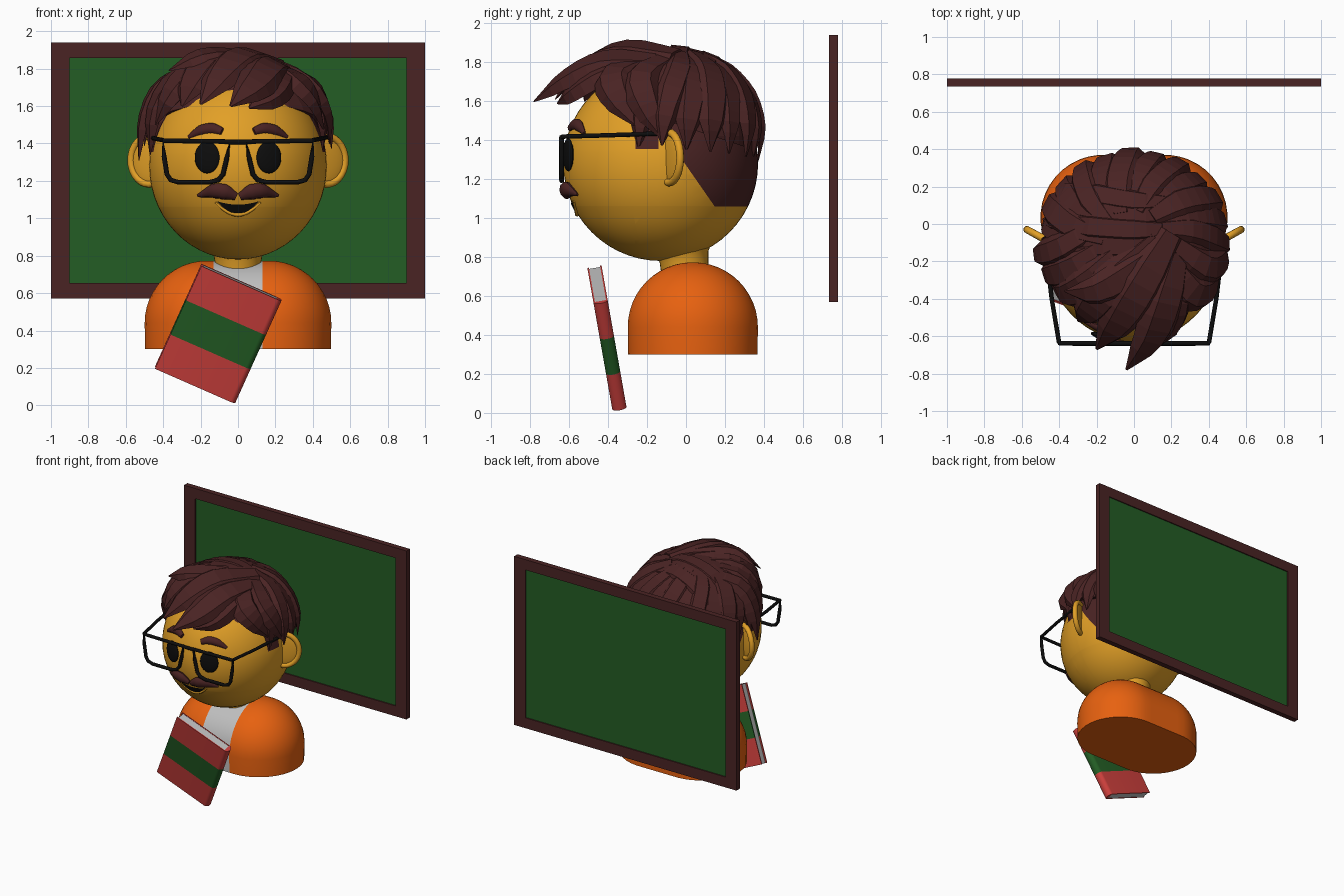
import bpy, bmesh, random
from math import sin, cos, pi, radians, sqrt
from mathutils import Vector as V, Matrix

random.seed(4)
if "Cube" in bpy.data.objects:
    bpy.data.objects.remove(bpy.data.objects["Cube"])


def material(name, r, g, b):
    m = bpy.data.materials.new(name)
    m.use_nodes = True
    m.diffuse_color = (r, g, b, 1)
    m.node_tree.nodes["Principled BSDF"].inputs["Base Color"].default_value = (r, g, b, 1)
    return m


SKIN = material("skin", .76, .35, .02)
BROWN = material("dark brown", .068, .017, .017)
ORANGE = material("orange", .8, .12, .005)
GREEN = material("dark green", .017, .11, .018)
RED = material("red", .6, .05, .045)
GREY = material("light grey", .52, .52, .52)
BLACK = material("black", .004, .004, .004)

HEAD, HEAD_R = V((0, -.13, 1.28)), V((.475, .5, .5))
SCALP, SCALP_R = V((0, -.075, 1.42)), V((.485, .445, .425))


def finish(name, bm, mats, angle=40):
    bmesh.ops.recalc_face_normals(bm, faces=bm.faces)
    me = bpy.data.meshes.new(name)
    bm.to_mesh(me)
    bm.free()
    for m in mats:
        me.materials.append(m)
    if angle:
        me.shade_smooth()
        me.set_sharp_from_angle(angle=radians(angle))
    ob = bpy.data.objects.new(name, me)
    bpy.context.collection.objects.link(ob)
    return ob


def ball(center, radii, seg=32):
    bm = bmesh.new()
    bmesh.ops.create_uvsphere(bm, u_segments=seg, v_segments=seg // 2, radius=1)
    bmesh.ops.transform(bm, matrix=Matrix.LocRotScale(center, None, radii), verts=bm.verts)
    return bm


def box(bm, center, size, mat=0):
    mtx = Matrix.LocRotScale(V(center), None, V(size))
    verts = bmesh.ops.create_cube(bm, size=1, matrix=mtx)["verts"]
    for f in {f for v in verts for f in v.link_faces}:
        f.material_index = mat


def cut(bm, point, normal, clear=False):
    geom = bm.verts[:] + bm.edges[:] + bm.faces[:]
    return bmesh.ops.bisect_plane(bm, geom=geom, plane_co=point, plane_no=normal,
                                  clear_outer=clear)


def loft(rings, cyclic=False):
    bm = bmesh.new()
    loops = [[bm.verts.new(p) for p in r] for r in rings]
    n = len(loops[0])
    for a, b in zip(loops, loops[1:] + loops[:1] if cyclic else loops[1:]):
        for i in range(n):
            j = (i + 1) % n
            bm.faces.new((a[i], a[j], b[j], b[i]))
    if not cyclic:
        bm.faces.new(loops[0])
        bm.faces.new(loops[-1])
    return bm


def spline(pts, steps):
    p = [2 * pts[0] - pts[1]] + pts + [2 * pts[-1] - pts[-2]]
    out = []
    for a, b, c, d in zip(p, p[1:], p[2:], p[3:]):
        for k in range(steps):
            t = k / steps
            out.append(b + (c - a) * t / 2 + (a - 2.5 * b + 2 * c - d / 2) * t * t
                       + (1.5 * (b - c) + (d - a) / 2) * t ** 3)
    return out + [pts[-1]]


def sweep(name, pts, sizes, section, mat, steps=1, cyclic=False, angle=40):
    """Carry a section along a path, with its upper side away from the head."""
    pts = [V(p) for p in pts]
    path = pts if steps == 1 else spline(pts, steps)
    n, rings = len(path), []
    for i, p in enumerate(path):
        nxt = path[(i + 1) % n] if cyclic else path[min(i + 1, n - 1)]
        prv = path[i - 1] if cyclic else path[max(i - 1, 0)]
        tan = (nxt - prv).normalized()
        side = tan.cross(p - HEAD).normalized()
        up = side.cross(tan)
        f = i / (n - 1) * (len(sizes) - 1)
        k = min(int(f), len(sizes) - 2) if len(sizes) > 1 else 0
        s = sizes[k] + (sizes[min(k + 1, len(sizes) - 1)] - sizes[k]) * (f - k)
        rings.append([p + (side * u + up * v) * s for u, v in section])
    return finish(name, loft(rings, cyclic), [mat], angle)


ROUND = [(cos(i * pi / 5), sin(i * pi / 5)) for i in range(10)]


def on_face(x, z, lift=0.0):
    d = 1 - (x / HEAD_R.x) ** 2 - ((z - HEAD.z) / HEAD_R.z) ** 2
    return V((x, HEAD.y - HEAD_R.y * sqrt(max(d, 0)) - lift, z))


def on_scalp(x, y, z, lift=0.0):
    d = V((x, y, z)).normalized()
    return SCALP + V(a * b for a, b in zip(d, SCALP_R)) + d * lift


# Board: four frame bars and a recessed panel seen from both sides
bm = bmesh.new()
for s in (-1, 1):
    box(bm, (s * .95, .757, 1.255), (.1, .044, 1.37))
    box(bm, (0, .757, 1.255 + s * .643), (1.8, .044, .084))
box(bm, (0, .757, 1.255), (1.8, .026, 1.205), 1)
finish("board", bm, [BROWN, GREEN], 0)

# Jacket: stretched dome, with the open front showing the shirt
profile = [(.333, .3)] + [(.333 * cos(a * pi / 24) + .002, .44 + .333 * sin(a * pi / 24))
                          for a in range(13)]
rings = []
for r, z in profile:
    turn = [(i + .5) * pi / 20 for i in range(40)]
    rings.append([(r * cos(a) + (.165 if cos(a) > 0 else -.165), .035 + r * sin(a), z)
                  for a in turn])
bm = loft(rings)
for s in (-1, 1):
    cut(bm, (s * .13, 0, 0), (1, 0, 0))
for f in bm.faces:
    c = f.calc_center_median()
    f.material_index = int(abs(c.x) < .13 and c.y < .035 and c.z > .31)
finish("jacket", bm, [ORANGE, GREY])

# Neck and head, with close-cropped hair at the back and sideburns
rings = [[(r * cos(a * pi / 16), y + r * sin(a * pi / 16), z) for a in range(32)]
         for r, y, z in ((.125, 0, .7), (.125, -.01, .77), (.135, -.02, .83), (.18, -.04, .9))]
finish("neck", loft(rings), [SKIN])
bm = ball(HEAD, HEAD_R, 56)
nape = V((0, .23, .16))
for point, normal in (((0, -.02, 1.3), nape), ((0, 0, 1.06), (0, 0, 1)),
                      ((0, 0, 1.355), (0, 0, 1)), ((0, -.26, 0), (0, 1, 0)),
                      ((0, -.14, 0), (0, 1, 0))):
    cut(bm, point, normal)
for f in bm.faces:
    c = f.calc_center_median()
    back = nape.dot(c - V((0, -.02, 1.3))) > 0 and c.z > 1.06
    f.material_index = int(back or (-.26 < c.y < -.14 and c.z > 1.355))
finish("head", bm, [SKIN, BROWN], 60)

# Features that come in pairs
for s, label in ((1, "left"), (-1, "right")):
    bm = ball((0, 0, 0), (.07, .018, .085), 24)
    move = Matrix.Translation(on_face(s * .165, 1.325, .008)) @ Matrix.Rotation(s * .33, 4, 'Z')
    bmesh.ops.transform(bm, matrix=move, verts=bm.verts)
    finish(label + "_eye", bm, [BLACK])

    brow = [on_face(s * x, z, .008) for x, z in ((.085, 1.465), (.14, 1.482), (.2, 1.472), (.265, 1.435))]
    sweep(label + "_eyebrow", brow, [.02, .03, .028, .01], [(u, v * .7) for u, v in ROUND], BROWN, 4)

    tache = [on_face(s * x, z, .012) for x, z in ((.01, 1.115), (.07, 1.14), (.13, 1.145), (.215, 1.12))]
    sweep(label + "_moustache", tache, [.02, .044, .04, .008], [(u, v * .75) for u, v in ROUND], BROWN, 4)

    # Ear: thin dish with a thick rim
    mid, out = V((s * .472, -.085, 1.31)), V((s * .1, .055, 0))
    rim = [mid + out * cos(a * pi / 14) + V((0, 0, .128 * sin(a * pi / 14))) for a in range(28)]
    sweep(label + "_ear_rim", rim, [.02], ROUND, SKIN, cyclic=True)
    bm = ball((0, 0, 0), (.11, .016, .125), 24)
    move = Matrix.Translation(mid) @ Matrix.Rotation(s * .5, 4, 'Z')
    bmesh.ops.transform(bm, matrix=move, verts=bm.verts)
    finish(label + "_ear", bm, [SKIN])

    # Glasses: lens frame and temple
    lens = [(.045, 1.41), (.4, 1.415), (.395, 1.33), (.38, 1.235), (.36, 1.205), (.32, 1.193),
            (.15, 1.193), (.105, 1.205), (.08, 1.235), (.06, 1.32)]
    sweep(label + "_lens_frame", [(s * x, -.638, z) for x, z in lens], [.013], ROUND, BLACK, cyclic=True)
    sweep(label + "_temple", [(s * .4, -.638, 1.418), (s * .44, -.4, 1.425), (s * .475, -.1, 1.435)],
          [.012], ROUND, BLACK)
sweep("glasses_bridge", [(-.05, -.638, 1.408), (.05, -.638, 1.408)], [.013], ROUND, BLACK)

# Mouth: thin smile on the face, with a lower lip
bm = bmesh.new()
cols = []
for i in range(13):
    x = (i - 6) / 6
    low, top = 1.025 + .065 * x * x, 1.073 + .018 * x * x
    cols.append([bm.verts.new(on_face(x * .11, z, .006)) for z in (low, top)])
for a, b in zip(cols, cols[1:]):
    bm.faces.new((a[0], b[0], b[1], a[1]))
finish("mouth", bm, [BLACK])
lip = [on_face(x * .02, 1.02 + .065 * (x / 6) ** 2, .002) for x in range(-6, 7)]
sweep("lower_lip", lip, [.005, .012, .005], ROUND, SKIN)

# Hair: a base shell under overlapping flat locks
bm = ball(SCALP, SCALP_R, 28)
cut(bm, (0, -.5, 1.63), (0, -.28, -.85), True)
bmesh.ops.holes_fill(bm, edges=[e for e in bm.edges if e.is_boundary])
finish("hair_base", bm, [BROWN], 0)


def lock(name, pts, width, thick=.03):
    section = [(-width, -thick), (-width * .6, thick * .8), (width * .5, thick),
               (width, -thick * .5), (0, -thick * 1.2)]
    sweep(name, pts, [.6, .95, 1, .75, .06], section, BROWN, 3, angle=0)


# Locks falling from the crown around the sides and back
for i in range(15):
    az = radians(-22 + i * 16)
    tip = radians(-13 if 2 < i < 12 else -4) + random.uniform(-.1, .06)
    pts = []
    for k in range(5):
        t = k / 4
        el, a = radians(72) * (1 - t) + tip * t, az + .45 * (1 - t) ** 2
        pts.append(on_scalp(cos(a) * cos(el), sin(a) * cos(el), sin(el), .008 + .012 * (i % 2)))
    lock("side_lock_%d" % (i + 1), pts, .085 + .02 * random.random())

# Locks combed across the top from the parting
for i in range(6):
    y = -.42 + i * .17
    pts = [on_scalp(x, y * (1.1 - .3 * x) + .1 * x * x, z, .01 + .006 * (i % 2)) for x, z in
           ((.35, .9), (0, 1), (-.45, .85), (-.85, .5), (-1, .08))]
    lock("top_lock_%d" % (i + 1), pts, .085)

# Swept fringe and temple locks
fringe = [
    (.12, (.24, -.16, 1.81), (.17, -.42, 1.81), (.09, -.62, 1.72), (-.04, -.78, 1.6)),
    (.13, (.2, -.05, 1.84), (.04, -.33, 1.87), (-.08, -.52, 1.78), (-.2, -.67, 1.61)),
    (.11, (.22, -.22, 1.8), (.22, -.42, 1.76), (.17, -.57, 1.67), (.06, -.66, 1.59)),
    (.13, (.12, -.08, 1.85), (-.13, -.33, 1.85), (-.24, -.46, 1.74), (-.3, -.52, 1.6)),
    (.12, (.1, 0, 1.84), (-.2, -.28, 1.82), (-.36, -.37, 1.68), (-.44, -.33, 1.5)),
    (.1, (0, -.02, 1.84), (-.3, -.22, 1.78), (-.45, -.27, 1.58), (-.47, -.25, 1.34)),
    (.09, (-.1, .05, 1.83), (-.38, -.12, 1.74), (-.5, -.16, 1.55), (-.53, -.16, 1.31)),
    (.11, (.16, -.16, 1.83), (.3, -.36, 1.75), (.4, -.36, 1.64), (.46, -.25, 1.47)),
    (.1, (.18, -.08, 1.83), (.38, -.23, 1.73), (.47, -.2, 1.58), (.49, -.11, 1.4)),
]
for i, (width, *pts) in enumerate(fringe):
    lock("fringe_lock_%d" % (i + 1), pts, width, .034)
lock("peak_lock", [(.2, -.1, 1.82), (0, -.25, 1.87), (-.2, -.36, 1.87), (-.37, -.36, 1.79)], .1)

# Book: wrapped cover with a rounded spine, banded in thirds, around a page block
W, H, T = .235, .305, .037
arc = [(W - .03 + .03 * cos(a * pi / 10), T * sin(a * pi / 10)) for a in range(-5, 6)]
inner = T - .008
outline = [(-W, -T)] + arc + [(-W, T), (-W, inner), (W - .03, inner), (W - .03, -inner), (-W, -inner)]
bm = loft([[(x, y, H * k / 3) for x, y in outline] for k in (-3, -1, 1, 3)])
for f in bm.faces:
    f.material_index = int(abs(f.calc_center_median().z) < H / 3)
box(bm, (-.003, 0, 0), (W * 2 - .03, inner * 2, H * 2 - .004), 2)
tilt = Matrix.Rotation(radians(10), 4, 'X') @ Matrix.Rotation(radians(24), 4, 'Y')
bmesh.ops.transform(bm, matrix=Matrix.Translation((-.105, -.405, .382)) @ tilt, verts=bm.verts)
finish("book", bm, [RED, GREEN, GREY], 30)
